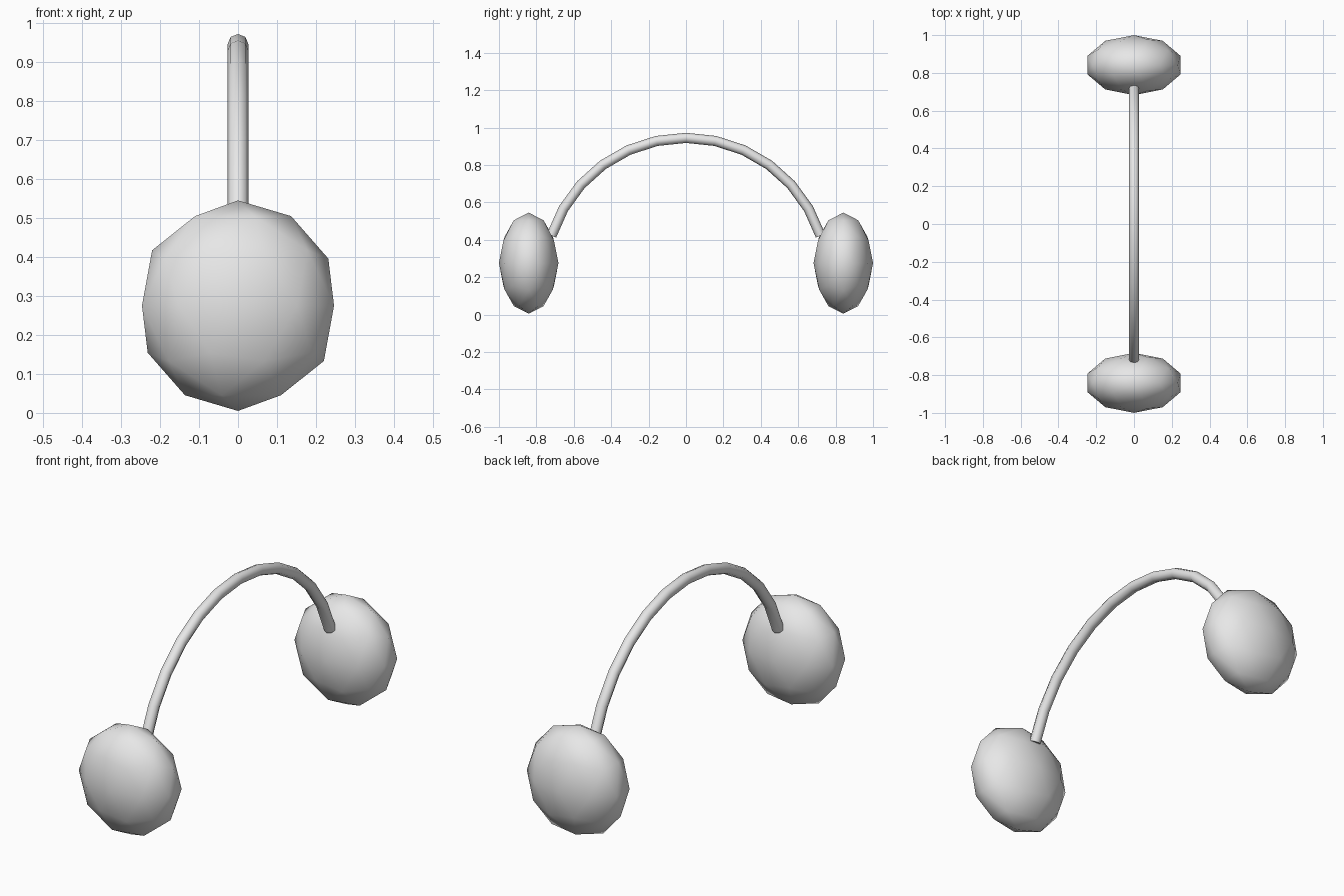
import bpy
from math import sin, cos, radians

cube = bpy.data.objects.get("Cube")
if cube:
    bpy.data.objects.remove(cube, do_unlink=True)

# Single plain grey for every part
grey = bpy.data.materials.new("plain_grey")
grey.use_nodes = True
colour = (0.8, 0.8, 0.8, 1.0)
grey.diffuse_color = colour
next(n for n in grey.node_tree.nodes
     if n.type == 'BSDF_PRINCIPLED').inputs["Base Color"].default_value = colour


def activate(obj):
    bpy.ops.object.select_all(action='DESELECT')
    obj.select_set(True)
    bpy.context.view_layer.objects.active = obj


# Ear pads: flattened low-poly balls at both ends
def ear_pad(name, y):
    bpy.ops.mesh.primitive_ico_sphere_add(subdivisions=2, radius=1, location=(0, y, 0.275))
    pad = bpy.context.object
    pad.name = name
    pad.scale = (0.259, 0.159, 0.27)
    bpy.ops.object.transform_apply(location=False, rotation=False, scale=True)
    bpy.ops.object.shade_smooth()
    pad.data.materials.append(grey)


ear_pad("front_ear_pad", -0.841)
ear_pad("back_ear_pad", 0.841)

# Headband: eight-sided tube swept along a circular arc
ARC_RADIUS, ARC_CENTRE, STEP = 0.756, 0.189, 12
path = bpy.data.curves.new("headband", 'CURVE')
path.dimensions = '3D'
path.bevel_depth = 0.027
path.bevel_resolution = 2
path.use_fill_caps = True
spline = path.splines.new('POLY')
angles = [radians(STEP * i) for i in range(-6, 7)]
spline.points.add(len(angles) - 1)
for point, a in zip(spline.points, angles):
    point.co = (0, ARC_RADIUS * sin(a), ARC_CENTRE + ARC_RADIUS * cos(a), 1)

headband = bpy.data.objects.new("headband", path)
bpy.context.collection.objects.link(headband)
activate(headband)
bpy.ops.object.convert(target='MESH')
headband = bpy.context.object
headband.data.materials.clear()
headband.data.materials.append(grey)
bpy.ops.object.shade_smooth_by_angle(angle=radians(60))
